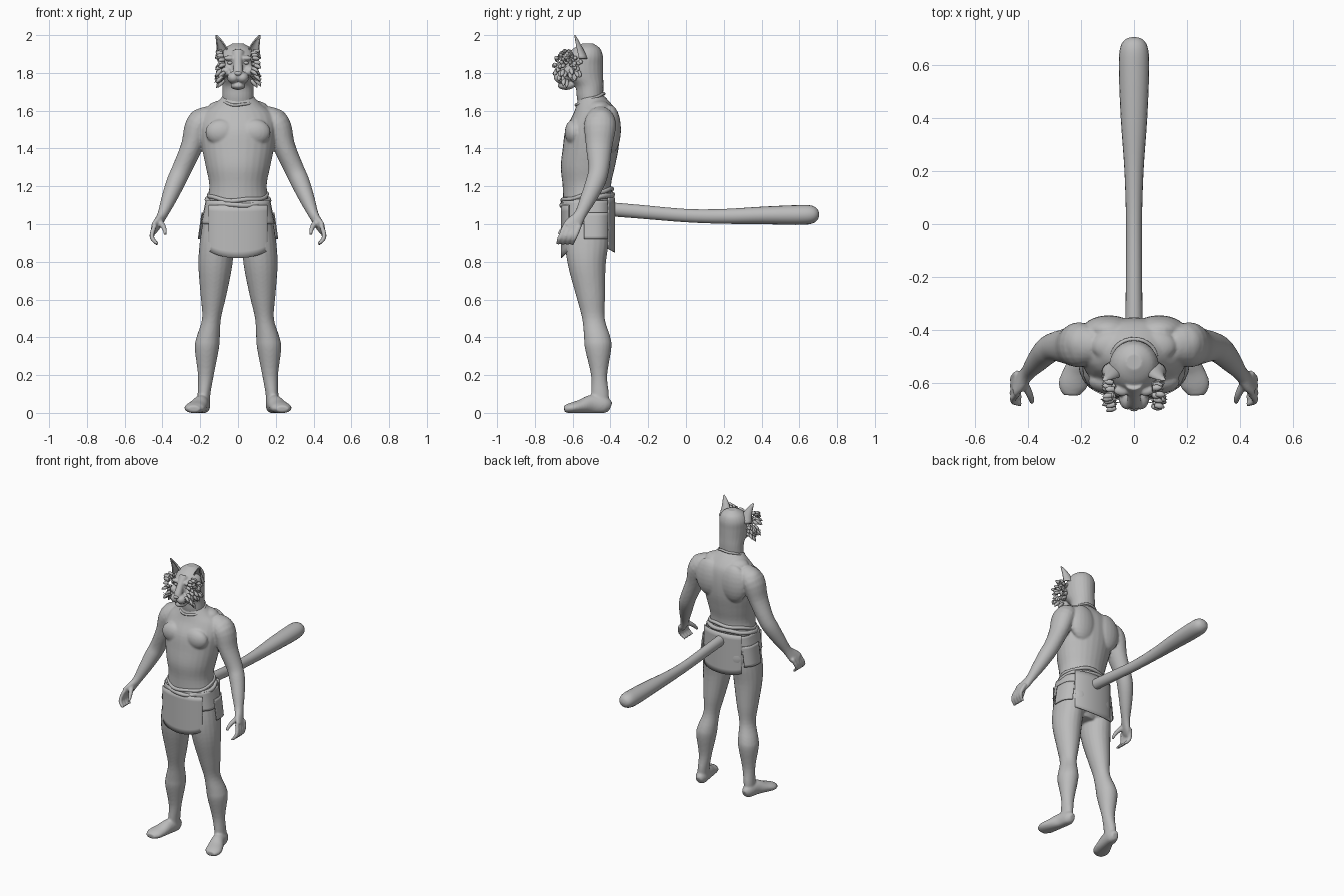
import bpy, bmesh, math, random
from mathutils import Vector

random.seed(4)
if "Cube" in bpy.data.objects:
    bpy.data.objects.remove(bpy.data.objects["Cube"])

grey = bpy.data.materials.new("plain grey")
grey.use_nodes = True
grey.diffuse_color = (0.5, 0.5, 0.5, 1)
grey.node_tree.nodes["Principled BSDF"].inputs["Base Color"].default_value = grey.diffuse_color


def spline(rows, steps=4):
    """Smoothly interpolate rows of numbers."""
    out = []
    for i in range(len(rows) - 1):
        a, b, c, d = (rows[max(i - 1, 0)], rows[i], rows[i + 1], rows[min(i + 2, len(rows) - 1)])
        for k in range(steps):
            t = k / steps
            out.append([q + t * ((r - p) + t * ((2 * p - 5 * q + 4 * r - s) + t * (3 * (q - r) + s - p))) / 2
                        for p, q, r, s in zip(a, b, c, d)])
    return out + [list(rows[-1])]


def tube(bm, rows, side=1, flat=False, n=20, floor=False):
    """Loft elliptical rings (x, y, z, width, depth) along a path."""
    rows = spline(rows)
    path = [Vector(r[:3]) for r in rows]
    rings = []
    for i, (r, p) in enumerate(zip(rows, path)):
        along = (path[min(i + 1, len(path) - 1)] - path[max(i - 1, 0)]).normalized()
        if flat:
            along = Vector((0, 0, 1))
        u = (Vector((1, 0, 0)) - along * along.x).normalized()
        v = along.cross(u)
        ring = []
        for k in range(n):
            a = math.tau * k / n
            q = p + u * math.cos(a) * max(r[3], 0.002) + v * math.sin(a) * max(r[4], 0.002)
            ring.append(bm.verts.new((q.x * side, q.y, max(q.z, 0) if floor else q.z)))
        rings.append(ring)
    for a, b in zip(rings, rings[1:]):
        for k in range(n):
            bm.faces.new((a[k], a[k - 1], b[k - 1], b[k]))
    bm.faces.new(rings[0])
    bm.faces.new(rings[-1])


def blob(bm, centre, radii, side=1):
    made = bmesh.ops.create_uvsphere(bm, u_segments=20, v_segments=12, radius=1)
    for v in made["verts"]:
        v.co = [(c + q * r) for c, q, r in zip(centre, v.co, radii)]
        v.co.x *= side


def sheet(bm, rows, closed=False):
    """Skin a grid of points."""
    grid = [[bm.verts.new(p) for p in row] for row in rows]
    for a, b in zip(grid, grid[1:]):
        for k in range(0 if closed else 1, len(a)):
            bm.faces.new((a[k - 1], a[k], b[k], b[k - 1]))


def finish(name, bm, voxel=0, thick=0):
    bmesh.ops.recalc_face_normals(bm, faces=bm.faces[:])
    mesh = bpy.data.meshes.new(name)
    bm.to_mesh(mesh)
    bm.free()
    mesh.materials.append(grey)
    mesh.shade_smooth()
    ob = bpy.data.objects.new(name, mesh)
    bpy.context.collection.objects.link(ob)
    if voxel:
        m = ob.modifiers.new("Fuse", "REMESH")
        m.mode, m.voxel_size, m.use_smooth_shade = "VOXEL", voxel, True
        m = ob.modifiers.new("Soften", "SMOOTH")
        m.factor, m.iterations = 0.5, 4
    if thick:
        m = ob.modifiers.new("Thickness", "SOLIDIFY")
        m.thickness, m.offset = thick, 0
    return ob


# Body: torso, limbs and muscles fused into one skin
body = bmesh.new()
tube(body, [(0, -.515, .86, .1, .07), (0, -.52, .95, .17, .12), (0, -.52, 1.08, .168, .13),
            (0, -.525, 1.2, .152, .128), (0, -.52, 1.3, .17, .143), (0, -.505, 1.4, .19, .148),
            (0, -.495, 1.5, .2, .143), (0, -.48, 1.58, .185, .118), (0, -.485, 1.63, .13, .095),
            (0, -.5, 1.68, .075, .065)], flat=True, n=28)
for s in (1, -1):
    # legs and feet
    tube(body, [(.1, -.52, 1.02, .085, .11), (.113, -.525, .9, .09, .115), (.12, -.525, .78, .09, .1),
                (.13, -.505, .62, .068, .077), (.14, -.49, .5, .05, .06), (.158, -.47, .4, .062, .07),
                (.165, -.465, .34, .064, .07), (.17, -.46, .2, .042, .043), (.18, -.455, .1, .034, .047),
                (.183, -.455, .04, .034, .045)], s, flat=True)
    tube(body, [(.18, -.4, .03, .02, .025), (.183, -.43, .04, .037, .045), (.195, -.5, .045, .042, .05),
                (.215, -.56, .033, .052, .036), (.232, -.61, .025, .054, .028),
                (.235, -.645, .02, .032, .018)], s, floor=True)
    # arms and palms
    tube(body, [(.14, -.46, 1.58, .05, .06), (.205, -.455, 1.53, .07, .085), (.245, -.46, 1.41, .058, .07),
                (.298, -.462, 1.29, .052, .055), (.33, -.48, 1.22, .05, .052), (.367, -.52, 1.13, .04, .042),
                (.4, -.56, 1.05, .027, .032), (.428, -.595, 1.0, .022, .045),
                (.448, -.62, .975, .016, .042)], s)
    # fingers and thumb
    for i in range(4):
        y = i * .026
        tube(body, [(.44, -.64 + y, .995, .013, .013), (.456, -.66 + y, .945, .013, .013),
                    (.45, -.672 + y, .918, .012, .012), (.425, -.68 + y, .893, .009, .009)], s, n=10)
    tube(body, [(.42, -.59, 1.02, .018, .018), (.392, -.645, .98, .014, .014),
                (.385, -.675, .945, .009, .009)], s, n=10)
    # chest, shoulder blade, shoulder cap, neck slope, buttock
    blob(body, (.088, -.592, 1.485), (.085, .05, .07), s)
    blob(body, (.095, -.4, 1.5), (.1, .056, .13), s)
    blob(body, (.2, -.45, 1.535), (.068, .075, .075), s)
    blob(body, (.075, -.46, 1.615), (.085, .06, .04), s)
    blob(body, (.08, -.45, .97), (.085, .065, .1), s)
finish("body", body, voxel=.007)

# Head with neck, muzzle, brows and cheekbones
head = bmesh.new()
tube(head, [(0, -.5, 1.61, .08, .066), (0, -.508, 1.67, .082, .07), (0, -.512, 1.73, .082, .075),
            (0, -.535, 1.78, .088, .097), (0, -.543, 1.84, .093, .104), (0, -.535, 1.89, .092, .095),
            (0, -.525, 1.93, .07, .07), (0, -.52, 1.955, .03, .03)], flat=True, n=24)
tube(head, [(0, -.6, 1.91, .035, .03), (0, -.64, 1.86, .024, .025), (0, -.672, 1.81, .026, .025),
            (0, -.69, 1.785, .02, .016)])
blob(head, (0, -.635, 1.732), (.04, .045, .022))
for s in (1, -1):
    blob(head, (.024, -.655, 1.775), (.034, .045, .032), s)
    blob(head, (.045, -.628, 1.878), (.032, .02, .014), s)
    blob(head, (.06, -.61, 1.81), (.035, .04, .03), s)
finish("head", head, voxel=.005)

# Nose and eyes
face = bmesh.new()
blob(face, (0, -.694, 1.797), (.019, .012, .011))
for s in (1, -1):
    blob(face, (.042, -.632, 1.853), (.015, .012, .009), s)
finish("nose_and_eyes", face)

# Cupped ears
ears = bmesh.new()
for s in (1, -1):
    rows = []
    for i in range(9):
        t = i / 8
        w = .04 * (1 - t) ** .8 + .001
        arc = [math.radians(a) for a in range(-110, 111, 20)]
        rows.append([(s * (.078 + .037 * t * t + w * math.sin(a)), -.555 - .035 * t + w * .8 * math.cos(a),
                      1.875 + .124 * t) for a in arc])
    sheet(ears, rows)
finish("ears", ears, thick=.007)

# Cheek fur: overlapping curled tufts in a ruff
fur = bmesh.new()
for s in (1, -1):
    for i in range(46):
        a, r = random.uniform(0, math.tau), .068 * math.sqrt(random.random())
        y, z = -.625 + r * math.cos(a), 1.838 + 1.15 * r * math.sin(a)
        x = .094 + random.uniform(-.012, .008)
        out, up = .007 * math.cos(a), .012 * math.sin(a) - .008
        tube(fur, [(x - .014, y, z, .009, .011), (x + .006, y + out, z + up, .011, .012),
                   (x + .02, y + 2 * out, z + 2 * up, .002, .002)], s, n=6)
finish("cheek_fur", fur)

# Whiskers
whiskers = bmesh.new()
for s in (1, -1):
    for i in range(3):
        z = 1.77 + .009 * i
        tube(whiskers, [(.045, -.67, z, .001, .001), (.09, -.675, z - .006, .001, .001),
                        (.125, -.66, z - .02 + .008 * i, .0005, .0005)], s, n=4)
finish("whiskers", whiskers)


def band(name, mid, rx, ry, front, back, radius, wave):
    """A closed cord, higher at the back."""
    bm = bmesh.new()
    rows = []
    for j in range(8):
        b = math.tau * j / 8
        row = []
        for k in range(48):
            a = math.tau * k / 48
            grow = radius * math.cos(b)
            z = front + (back - front) * (1 - math.cos(a)) / 2 + wave * math.sin(5 * a)
            row.append(((rx + grow) * math.sin(a), mid - (ry + grow) * math.cos(a), z + radius * math.sin(b)))
        rows.append(row)
    sheet(bm, rows + rows[:1], closed=True)
    bmesh.ops.remove_doubles(bm, verts=bm.verts[:], dist=.0001)
    finish(name, bm)


band("mask_hem", -.508, .083, .074, 1.63, 1.69, .008, .002)
band("upper_belt", -.523, .153, .131, 1.125, 1.185, .012, .004)
band("lower_belt", -.523, .163, .134, 1.1, 1.155, .014, -.003)


def cloth(name, start, end, top, bottom, rx, ry, sag=0, flare=0):
    """A panel wrapped about the hips between two angles from the front."""
    bm = bmesh.new()
    rows = []
    for i in range(9):
        t = i / 8
        row = []
        for k in range(33):
            u = k / 32
            a = math.radians(start + (end - start) * u)
            c, w = math.cos(a), rx + flare * t
            low = bottom + sag * (2 * u - 1) ** 2
            row.append((w * math.sin(a), -.52 - math.copysign(abs(c) ** .6, c) * ry, top + (low - top) * t))
        rows.append(row)
    sheet(bm, rows)
    finish(name, bm, thick=.006)


# Loincloth
cloth("hip_wrap", -180, 180, 1.125, 1.0, .168, .134, flare=.025)
cloth("front_flap", -55, 55, 1.1, .82, .19, .14, sag=.04)
cloth("back_flap", 128, 232, 1.14, .85, .185, .142, sag=.02)
for s in (1, -1):
    cloth("left_side_tie" if s > 0 else "right_side_tie", s * 88, s * 128, 1.06, .92, .19, .14, flare=.02)

# Tail, swelling to a blunt tip
tail = bmesh.new()
tube(tail, [(0, -.42, 1.08, .034, .037), (0, -.25, 1.066, .031, .036), (0, 0, 1.045, .03, .035),
            (0, .2, 1.041, .036, .039), (0, .4, 1.046, .05, .046), (0, .58, 1.048, .057, .052),
            (0, .66, 1.05, .053, .049), (0, .695, 1.05, .034, .03), (0, .705, 1.05, .004, .004)])
finish("tail", tail)
